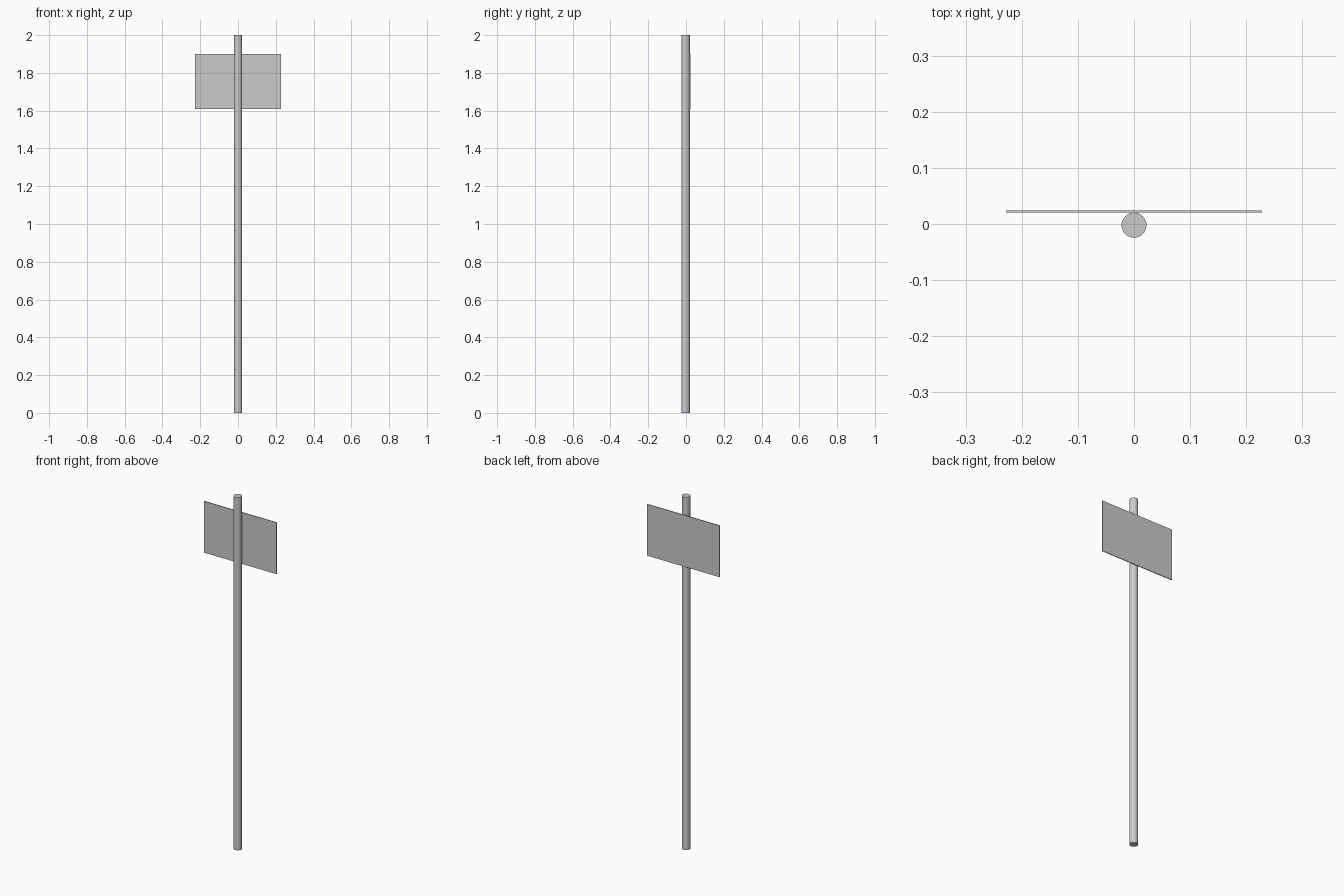
import bpy

if "Cube" in bpy.data.objects:
    bpy.data.objects.remove(bpy.data.objects["Cube"])

POLE_R = 0.0223
POLE_Y = -0.002

# Round post
bpy.ops.mesh.primitive_cylinder_add(vertices=32, radius=POLE_R, depth=2.0,
                                    location=(0, POLE_Y, 1.0))
post = bpy.context.object
post.name = "post"
bpy.ops.object.shade_smooth_by_angle()

# Thin sign panel fixed to the back of the post
y0, y1 = POLE_Y + POLE_R, 0.0245
z0, z1 = 1.608, 1.9
bpy.ops.mesh.primitive_cube_add(size=1, location=(0, (y0 + y1) / 2, (z0 + z1) / 2))
panel = bpy.context.object
panel.name = "sign_panel"
panel.scale = (0.456, y1 - y0, z1 - z0)
bpy.ops.object.transform_apply(location=False, rotation=False, scale=True)
